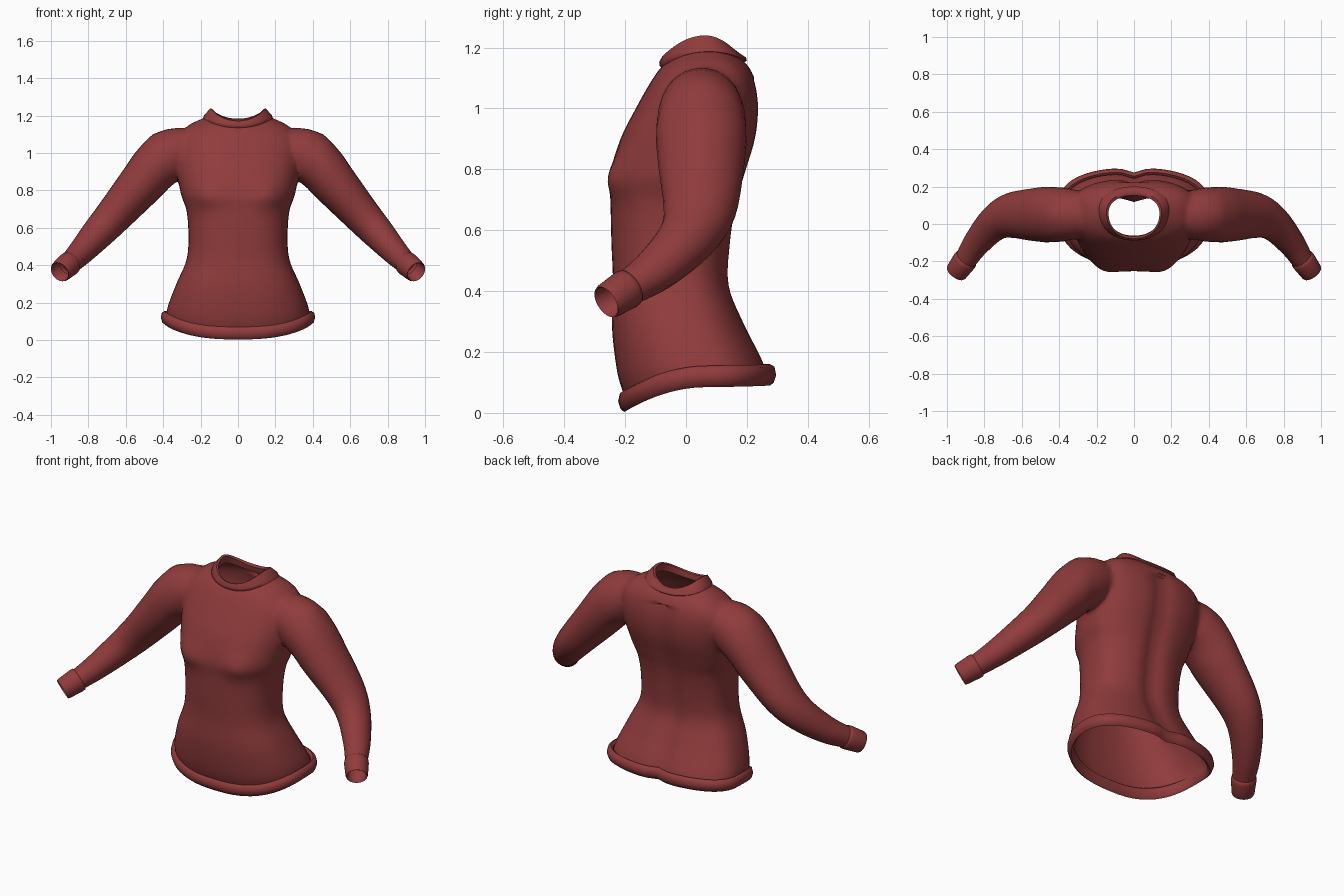
import bpy, bmesh, math
from mathutils import Vector

cube = bpy.data.objects.get("Cube")
if cube:
    bpy.data.objects.remove(cube, do_unlink=True)

RED = (0.28, 0.044, 0.045, 1)
knit = bpy.data.materials.new("dark_red_knit")
knit.use_nodes = True
knit.diffuse_color = RED
bsdf = knit.node_tree.nodes["Principled BSDF"]
bsdf.inputs["Base Color"].default_value = RED
bsdf.inputs["Roughness"].default_value = 0.9


def spline(rows, steps):
    """Catmull-Rom interpolation of tuples."""
    out = []
    pts = [rows[0]] + list(rows) + [rows[-1]]
    for i in range(1, len(pts) - 2):
        for k in range(steps):
            t = k / steps
            out.append([0.5 * (2 * b + (c - a) * t + (2 * a - 5 * b + 4 * c - d) * t * t
                               + (3 * b - a - 3 * c + d) * t ** 3)
                        for a, b, c, d in zip(*pts[i - 1:i + 3])])
    return out + [list(rows[-1])]


def body_ring(row, n=64, power=0.8):
    """Ring from half width, front y, back y and front, side, back heights."""
    w, yf, yb, zf, zs, zb = row
    mid = yf + 0.57 * (yb - yf)
    ring = []
    for i in range(n):
        a = 2 * math.pi * i / n
        c, s = math.cos(a), math.sin(a)
        x = w * math.copysign(abs(c) ** power, c)
        end, zend = (yf, zf) if s < 0 else (yb, zb)
        k = abs(s) ** power
        y = mid + (end - mid) * k
        z = zs + (zend - zs) * k * k
        if s < 0:  # bust
            y -= 0.025 * k * math.exp(-((abs(x) - 0.17) / 0.08) ** 2 - ((z - 0.77) / 0.07) ** 2)
        elif z < 1.1:  # groove along the spine
            y -= 0.025 * k * math.exp(-(x / 0.05) ** 2)
        ring.append(Vector((x, y, z)))
    return ring


def tube_rings(rows, side, n=32):
    """Rings along a path of x, y, z, radius in the front plane, depth radius."""
    rings = []
    for i, (x, y, z, ra, rb) in enumerate(rows):
        p, q = rows[max(i - 1, 0)], rows[min(i + 1, len(rows) - 1)]
        t = Vector([q[j] - p[j] for j in range(3)]).normalized()
        u = Vector((0, 1, 0)).cross(t).normalized()
        v = t.cross(u)
        ring = []
        for j in range(n):
            a = 2 * math.pi * j / n
            co = Vector((x, y, z)) + u * ra * math.cos(a) + v * rb * math.sin(a)
            co.x *= side
            ring.append(co)
        rings.append(ring)
    return rings


def loft(name, rings, caps=False):
    bm = bmesh.new()
    loops = [[bm.verts.new(p) for p in r] for r in rings]
    n = len(loops[0])
    for a, b in zip(loops, loops[1:]):
        for i in range(n):
            j = (i + 1) % n
            bm.faces.new((a[i], a[j], b[j], b[i]))
    if caps:
        bm.faces.new(loops[0])
        bm.faces.new(loops[-1])
    bmesh.ops.recalc_face_normals(bm, faces=bm.faces)
    me = bpy.data.meshes.new(name)
    bm.to_mesh(me)
    bm.free()
    ob = bpy.data.objects.new(name, me)
    bpy.context.collection.objects.link(ob)
    me.materials.append(knit)
    me.shade_smooth()
    return ob


# torso, hem to neck
torso_rows = [
    (0.385, -0.20, 0.27, 0.05, 0.115, 0.125),
    (0.375, -0.225, 0.25, 0.13, 0.18, 0.18),
    (0.33, -0.243, 0.19, 0.28, 0.3, 0.3),
    (0.275, -0.24, 0.145, 0.43, 0.43, 0.42),
    (0.265, -0.245, 0.15, 0.56, 0.56, 0.56),
    (0.275, -0.248, 0.17, 0.69, 0.69, 0.69),
    (0.305, -0.25, 0.195, 0.78, 0.78, 0.78),
    (0.33, -0.215, 0.23, 0.9, 0.9, 0.9),
    (0.34, -0.165, 0.24, 1.0, 1.0, 1.0),
    (0.33, -0.12, 0.23, 1.08, 1.08, 1.08),
    (0.27, -0.09, 0.21, 1.125, 1.145, 1.13),
    (0.165, -0.07, 0.18, 1.145, 1.195, 1.165),
]
torso = loft("sweater_body", [body_ring(r) for r in spline(torso_rows, 5)], caps=True)

# sleeves, joined to the torso
sleeve_rows = [
    (0.22, 0.04, 1.0, 0.11, 0.11),
    (0.34, 0.05, 0.995, 0.145, 0.14),
    (0.43, 0.05, 0.935, 0.135, 0.15),
    (0.53, 0.05, 0.82, 0.12, 0.142),
    (0.66, 0.045, 0.67, 0.1, 0.12),
    (0.75, 0.0, 0.57, 0.087, 0.095),
    (0.84, -0.1, 0.47, 0.07, 0.075),
    (0.90, -0.19, 0.41, 0.058, 0.06),
    (0.945, -0.25, 0.37, 0.053, 0.054),
]
for side in (1, -1):
    sleeve = loft("sleeve", tube_rings(spline(sleeve_rows, 5), side), caps=True)
    mod = torso.modifiers.new("join", "BOOLEAN")
    mod.operation, mod.solver, mod.object = "UNION", "EXACT", sleeve
    bpy.context.view_layer.objects.active = torso
    bpy.ops.object.modifier_apply(modifier=mod.name)
    bpy.data.objects.remove(sleeve, do_unlink=True)

# open the neck, hem and wrists, then soften the armholes
bm = bmesh.new()
bm.from_mesh(torso.data)
bmesh.ops.delete(bm, geom=[f for f in bm.faces if len(f.verts) > 12], context="FACES")
bmesh.ops.remove_doubles(bm, verts=bm.verts, dist=0.002)
armhole = [v for v in bm.verts
           if 0.26 < abs(v.co.x) < 0.45 and v.co.z > 0.8 and not v.is_boundary]
for _ in range(4):
    bmesh.ops.smooth_vert(bm, verts=armhole, factor=0.5,
                          use_axis_x=True, use_axis_y=True, use_axis_z=True)
for f in bm.faces:
    f.smooth = True
bm.to_mesh(torso.data)
bm.free()

# rolled hem
hem_profile = [(-0.004, 0.06), (0.008, 0.07), (0.022, 0.062), (0.028, 0.035),
               (0.02, 0.01), (0.008, 0.0), (-0.004, 0.012), (-0.004, 0.06)]
loft("hem", [body_ring((0.385 + o, -0.195 - o, 0.272 + o, 0.003 + d, 0.085 + d, 0.09 + d))
             for o, d in hem_profile])

# collar band
collar_rows = [
    (0.18, -0.076, 0.19, 1.13, 1.18, 1.15),
    (0.187, -0.087, 0.2, 1.14, 1.187, 1.158),
    (0.18, -0.088, 0.197, 1.153, 1.203, 1.168),
    (0.147, -0.077, 0.168, 1.172, 1.24, 1.184),
    (0.136, -0.066, 0.152, 1.168, 1.234, 1.176),
    (0.142, -0.062, 0.158, 1.135, 1.19, 1.145),
]
loft("collar", [body_ring(r, power=0.9) for r in collar_rows])

# cuffs
start, end = Vector((0.895, -0.183, 0.414)), Vector((0.953, -0.262, 0.364))
cuff_profile = [(0.0, 0.056), (0.05, 0.064), (0.2, 0.066), (0.9, 0.06),
                (1.0, 0.056), (0.97, 0.051), (0.3, 0.051)]
for side, label in ((1, "left"), (-1, "right")):
    rings = []
    axis = [(*start, 1, 1), (*end, 1, 1)]
    base = tube_rings(axis, side)
    for t, r in cuff_profile:
        centre = start.lerp(end, t)
        centre.x *= side
        origin = Vector((start.x * side, start.y, start.z))
        rings.append([centre + (p - origin) * r for p in base[0]])
    loft(label + "_cuff", rings)

# crisp edges only at folds
bpy.ops.object.select_all(action="DESELECT")
for ob in bpy.context.collection.objects:
    if ob.type == "MESH" and ob.data.materials and ob.data.materials[0] == knit:
        ob.select_set(True)
bpy.context.view_layer.objects.active = torso
bpy.ops.object.shade_smooth_by_angle(angle=math.radians(60))
